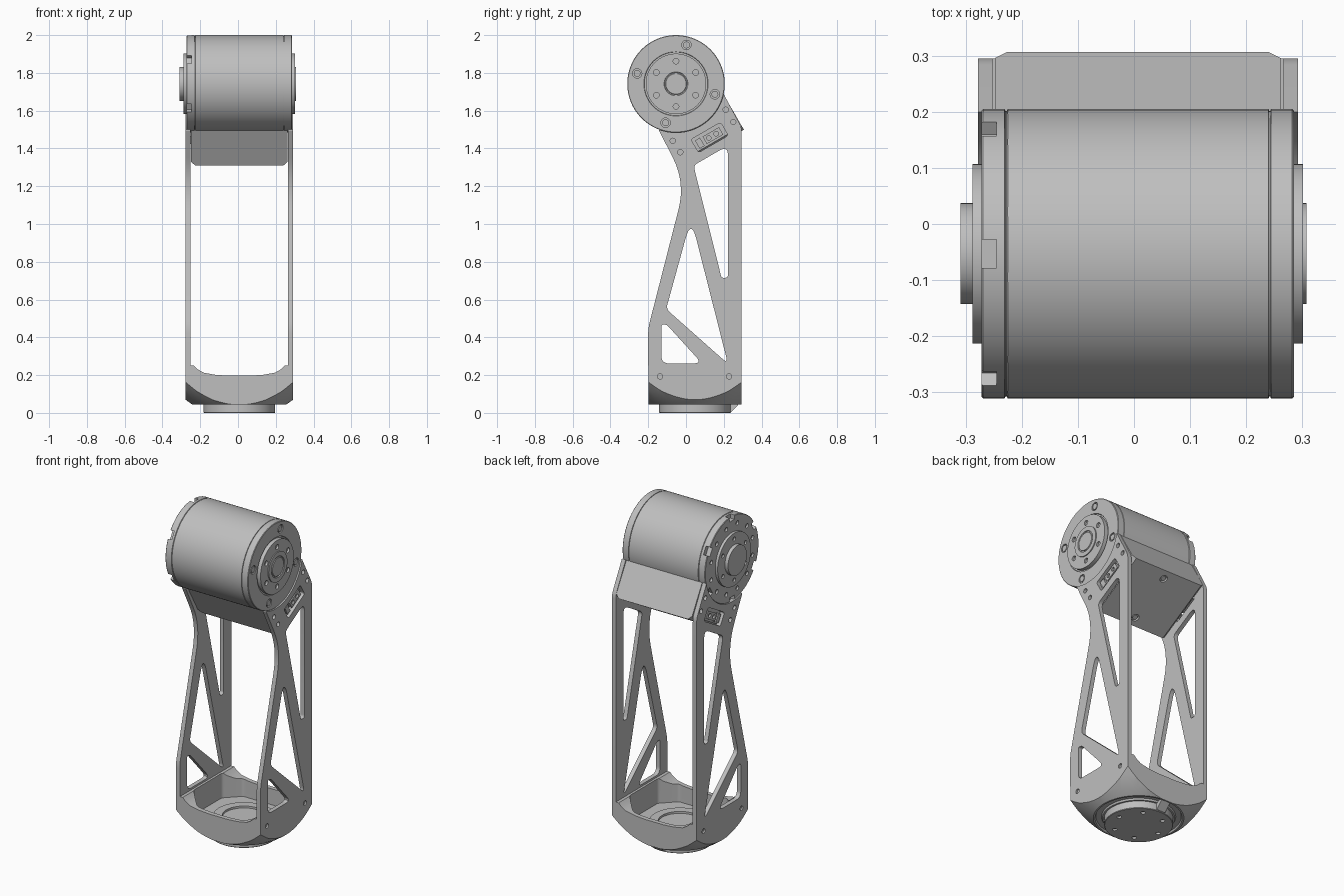
import bpy, bmesh, math
from mathutils import Matrix, Vector

default = bpy.data.objects.get("Cube")
if default:
    bpy.data.objects.remove(default, do_unlink=True)

grey = bpy.data.materials.new("metal grey")
grey.use_nodes = True
colour = (0.52, 0.52, 0.52, 1)
grey.diffuse_color = colour
grey.node_tree.nodes["Principled BSDF"].inputs["Base Color"].default_value = colour

parts = []
MID_X, MID_Y = 0.007, 0.048          # centre of the frame
AXIS = Vector((0, -0.053, 1.742))    # motor axis
R = 0.258                            # motor radius
YZ = Matrix(((0, 0, 1, 0), (1, 0, 0, 0), (0, 1, 0, 0), (0, 0, 0, 1)))
XZ = Matrix.Rotation(math.pi / 2, 4, 'X')
XY = Matrix.Identity(4)


def add(name, mesh, keep=True):
    ob = bpy.data.objects.new(name, mesh)
    bpy.context.collection.objects.link(ob)
    if keep:
        mesh.materials.clear()
        mesh.materials.append(grey)
        parts.append(ob)
    return ob


def from_bm(name, bm, keep=True):
    bmesh.ops.recalc_face_normals(bm, faces=bm.faces[:])
    mesh = bpy.data.meshes.new(name)
    bm.to_mesh(mesh)
    bm.free()
    return add(name, mesh, keep)


def evaluated(ob):
    bpy.context.view_layer.update()
    return bpy.data.meshes.new_from_object(
        ob.evaluated_get(bpy.context.evaluated_depsgraph_get()))


def rounded(points):
    """Round each (a, b, radius) corner of a closed outline."""
    out = []
    for i, p in enumerate(points):
        c = Vector(p[:2])
        r = p[2] if len(p) > 2 else 0
        if not r:
            out.append(c)
            continue
        to_a = Vector(points[i - 1][:2]) - c
        to_b = Vector(points[(i + 1) % len(points)][:2]) - c
        t = min(r / math.tan(to_a.angle(to_b) / 2), 0.48 * to_a.length, 0.48 * to_b.length)
        a, b = c + to_a.normalized() * t, c + to_b.normalized() * t
        for k in range(9):
            s = k / 8
            out.append(a * (1 - s) ** 2 + c * 2 * s * (1 - s) + b * s * s)
    return out


def circle(a, b, r, n=20):
    return [(a + r * math.cos(2 * math.pi * k / n), b + r * math.sin(2 * math.pi * k / n))
            for k in range(n)]


def prism(name, outlines, depth, matrix, keep=True):
    """Extrude an outline, with inner outlines as holes."""
    curve = bpy.data.curves.new(name, 'CURVE')
    curve.dimensions, curve.fill_mode, curve.extrude = '2D', 'BOTH', depth / 2
    for outline in outlines:
        sp = curve.splines.new('POLY')
        sp.points.add(len(outline) - 1)
        sp.use_cyclic_u = True
        for q, p in zip(sp.points, outline):
            q.co = (p[0], p[1], 0, 1)
    tmp = bpy.data.objects.new(name + " curve", curve)
    bpy.context.collection.objects.link(tmp)
    bm = bmesh.new()
    bm.from_mesh(evaluated(tmp))
    bpy.data.objects.remove(tmp)
    bmesh.ops.remove_doubles(bm, verts=bm.verts[:], dist=0.00001)
    bm.transform(matrix)
    return from_bm(name, bm, keep)


def lathe(name, profile, matrix, keep=True):
    """Spin (radius, height) points about local z."""
    bm = bmesh.new()
    vs = [bm.verts.new((r, 0, h)) for r, h in profile]
    es = [bm.edges.new(pair) for pair in zip(vs, vs[1:])]
    bmesh.ops.spin(bm, geom=vs + es, cent=(0, 0, 0), axis=(0, 0, 1),
                   angle=2 * math.pi, steps=96, use_duplicate=False)
    bmesh.ops.remove_doubles(bm, verts=bm.verts[:], dist=0.00001)
    bm.transform(matrix)
    return from_bm(name, bm, keep)


def cylinder(bm, place, r, depth, matrix=XY):
    bmesh.ops.create_cone(bm, cap_ends=True, segments=20, radius1=r, radius2=r, depth=depth,
                          matrix=Matrix.Translation(place) @ matrix)


def box(bm, size, matrix):
    bmesh.ops.create_cube(bm, size=1, matrix=matrix @ Matrix.Diagonal((*size, 1)))


def cut(ob, cutter, operation='DIFFERENCE'):
    mod = ob.modifiers.new("cut", 'BOOLEAN')
    mod.object, mod.operation, mod.solver = cutter, operation, 'EXACT'
    mesh = evaluated(ob)
    ob.modifiers.clear()
    ob.data = mesh
    bpy.data.objects.remove(cutter)


def polar(r, degrees, x):
    a = math.radians(degrees)
    return AXIS + Vector((x, r * math.cos(a), r * math.sin(a)))


# Motor: stepped drum with seam grooves
motor = lathe("motor_drum", [
    (0, -.309), (.09, -.309), (.09, -.288), (.16, -.288), (.16, -.272), (R - .003, -.272),
    (R, -.269), (R, -.231), (R - .004, -.229), (R - .004, -.227), (R, -.225), (R, .24),
    (R - .004, .241), (R - .004, .243), (R, .244), (R, .282), (R - .003, .285), (.17, .285),
    (.168, .278), (.16, .278), (.16, .301), (.09, .301), (.09, .307), (.063, .307),
    (.061, .302), (.056, .302), (.054, .307), (0, .307)], Matrix.Translation(AXIS) @ YZ)

# Rim notches, bolt holes and screw recesses of the motor
bm = bmesh.new()
for k in range(6):
    a = 30 + 60 * k
    box(bm, (.028, .05, .055), Matrix.Translation(polar(R, a, -.259))
        @ Matrix.Rotation(math.radians(a - 90), 4, 'X'))
    cylinder(bm, polar(.12, a, .301), .015, .024, YZ)
    cylinder(bm, polar(.125, a, -.288), .012, .02, YZ)
for k in range(12):
    cylinder(bm, polar(.205, 15 + 30 * k, -.272), .013, .024, YZ)
for k in range(4):
    cylinder(bm, polar(.213, 75 + 90 * k, .285), .025, .02, YZ)
cut(motor, from_bm("motor_cutter", bm, False))
bm = bmesh.new()
for k in range(4):
    cylinder(bm, polar(.213, 75 + 90 * k, .279), .018, .01, YZ)
from_bm("motor_screws", bm)

# Tilted mounting block under the motor
tilt = Matrix.Translation(AXIS) @ Matrix.Rotation(math.radians(30), 4, 'X')
bm = bmesh.new()
box(bm, (.51, .38, .34), Matrix.Translation((MID_X, 0, -.22)))
ends = [e for e in bm.edges if all(v.co.z < -.3 for v in e.verts)
        and abs(e.verts[0].co.x - e.verts[1].co.x) < .01]
bmesh.ops.bevel(bm, geom=ends, offset=.022, segments=1, affect='EDGES')
bm.transform(tilt)
block = from_bm("motor_mount", bm)
bm = bmesh.new()
for y in (-.14, .14):
    cylinder(bm, (MID_X, y, -.39), .022, .03)
bm.transform(tilt)
cut(block, from_bm("mount_cutter", bm, False))
bm = bmesh.new()
for y in (-.14, .14):
    cylinder(bm, (MID_X, y, -.38), .015, .012)
bm.transform(tilt)
from_bm("mount_screws", bm)

# Side arms: plates with truss openings
shoulder = [tuple(polar(R, 250 + 98 * k / 24, 0))[1:] for k in range(25)]
outline = rounded([(-.2, .25), (-.2, .45, .25), (-.003, 1.22, .45), (-.143, 1.495, .02)]
                  + shoulder + [(.295, 1.51, .1), (.295, .25)])
slot = []
for u, v in ((-.09, -.04), (.09, -.04), (.09, .04), (-.09, .04)):
    slot.append((.125 + .87 * u - .5 * v, 1.458 + .5 * u + .87 * v, .015))
openings = [rounded(h) for h in (
    [(.222, 1.415, .03), (.222, .715, .02), (.188, .715, .015), (.04, 1.31, .03)],
    [(.027, 1.03, .03), (-.105, .55, .04), (.222, .25 + .01, .012)],
    [(-.13, .47, .03), (-.1, .465, .03), (.085, .262, .02), (-.13, .262, .04)],
    slot)]
bolts = [circle(a, b, .014) for a, b in
         ((.21, 1.605), (.25, 1.54), (-.07, 1.44), (-.03, 1.38))]
for side, name in ((1, "left_arm"), (-1, "right_arm")):
    x = MID_X + side * .272
    prism(name, [outline] + openings + bolts, .026, Matrix.Translation((x, 0, 0)) @ YZ)
    # Socket in the arm's slot
    bm = bmesh.new()
    place = Matrix.Translation((x - side * .004, .125, 1.458)) @ Matrix.Rotation(math.pi / 6, 4, 'X')
    box(bm, (.022, .1, .045), place @ Matrix.Translation((0, .02, 0)))
    box(bm, (.018, .03, .05), place @ Matrix.Translation((0, -.06, 0)))
    socket = from_bm(name + "_socket", bm)
    bm = bmesh.new()
    for y in (-.005, .04):
        cylinder(bm, place @ Vector((side * .01, y, 0)), .012, .02, YZ)
    cut(socket, from_bm("socket_cutter", bm, False))

# Base: curved rim block, rounded underneath and hollowed out
half = [(.285, .25), (.24, .25), (.222, .232), (.19, .213), (.13, .202), (.06, .197)]
rim = [(-.285, .02), (.285, .02)] + half + [(-a, b) for a, b in reversed(half)]
centre = Matrix.Translation((MID_X, MID_Y, 0))
base = prism("base_cup", [rim], .494, centre @ XZ)
bowl = lathe("bowl_cutter", [
    (0, .045), (.2, .045), (.205, .055), (.235, .055), (.24, .045), (.25, .045), (.285, .07),
    (.335, .115), (.385, .172), (.42, .23), (.42, .4), (0, .4)], centre, False)
cut(base, bowl, 'INTERSECT')
w, d, c = .245, .22, .085
corners = [(w, d - c, .03), (w - c, d, .03)]
corners += [(-a, b, r) for a, b, r in reversed(corners)]
corners += [(a, -b, r) for a, b, r in reversed(corners)]
cut(base, prism("cavity_cutter", [rounded(corners)], .4,
                centre @ Matrix.Translation((0, 0, .3)), False))
bm = bmesh.new()
for side in (-1, 1):
    for y in (-.137, .228):
        cylinder(bm, (MID_X + side * .285, y, .193), .014, .02, YZ)
cut(base, from_bm("base_cutter", bm, False))

# Floor ring, output flange and cable tongue
lathe("floor_ring", [(.12, .095), (.12, .112), (.17, .112), (.17, .095)], centre)
flange = lathe("output_flange", [(0, 0), (.187, 0), (.19, .003), (.19, .05), (0, .05)], centre)
bm = bmesh.new()
for k in range(6):
    a = math.radians(60 * k)
    cylinder(bm, (MID_X + .14 * math.cos(a), MID_Y + .14 * math.sin(a), 0), .013, .024)
cut(flange, from_bm("flange_cutter", bm, False))
prism("cable_tongue", [[(.2, .005), (.24, .005), (.288, .055), (.2, .055)]], .06,
      Matrix.Translation((MID_X, 0, 0)) @ YZ)

# Smooth round surfaces, keep edges sharp
bpy.ops.object.select_all(action='DESELECT')
for ob in parts:
    ob.select_set(True)
bpy.context.view_layer.objects.active = parts[0]
bpy.ops.object.shade_smooth_by_angle(angle=math.radians(30))
